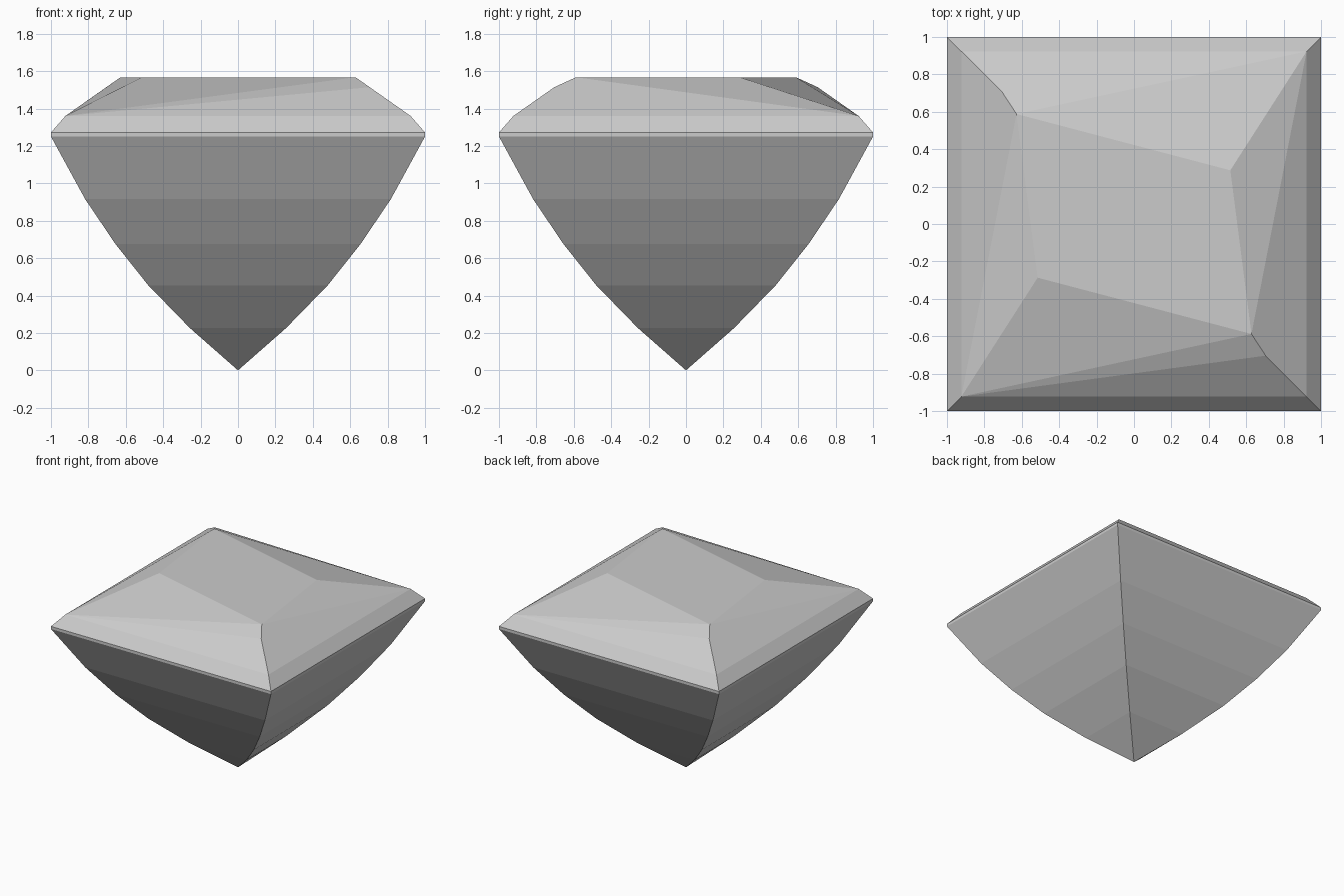
import bpy
import bmesh
import math

cube = bpy.data.objects.get("Cube")
if cube:
    bpy.data.objects.remove(cube, do_unlink=True)

# Pale grey stone
grey = bpy.data.materials.new("pale grey")
grey.use_nodes = True
colour = (0.6, 0.6, 0.6, 1)
grey.diffuse_color = colour
grey.node_tree.nodes["Principled BSDF"].inputs["Base Color"].default_value = colour

# Square rings of the pavilion, girdle and crown base: half width, height
rings = [(0.257, 0.226), (0.48, 0.455), (0.655, 0.675), (0.817, 0.915),
         (1, 1.25), (1, 1.272), (0.923, 1.36)]
# Crown points on one half: two table corners and one shoulder
crown = [(0.515, 0.287, 1.567), (0.628, -0.588, 1.567), (0.704, -0.704, 1.514)]

bm = bmesh.new()
bm.verts.new((0, 0, 0))
for half, z in rings:
    for sx in (-1, 1):
        for sy in (-1, 1):
            bm.verts.new((sx * half, sy * half, z))
# The crown repeats after a half turn
for x, y, z in crown:
    for turn in (1, -1):
        bm.verts.new((turn * x, turn * y, z))

# The cut stone is convex, so its facets are the hull of these corners
bmesh.ops.convex_hull(bm, input=bm.verts[:])
bmesh.ops.dissolve_limit(bm, angle_limit=math.radians(0.3),
                         verts=bm.verts[:], edges=bm.edges[:])
bmesh.ops.recalc_face_normals(bm, faces=bm.faces[:])

mesh = bpy.data.meshes.new("cut_gemstone")
bm.to_mesh(mesh)
bm.free()
mesh.materials.append(grey)
gem = bpy.data.objects.new("cut_gemstone", mesh)
bpy.context.collection.objects.link(gem)
